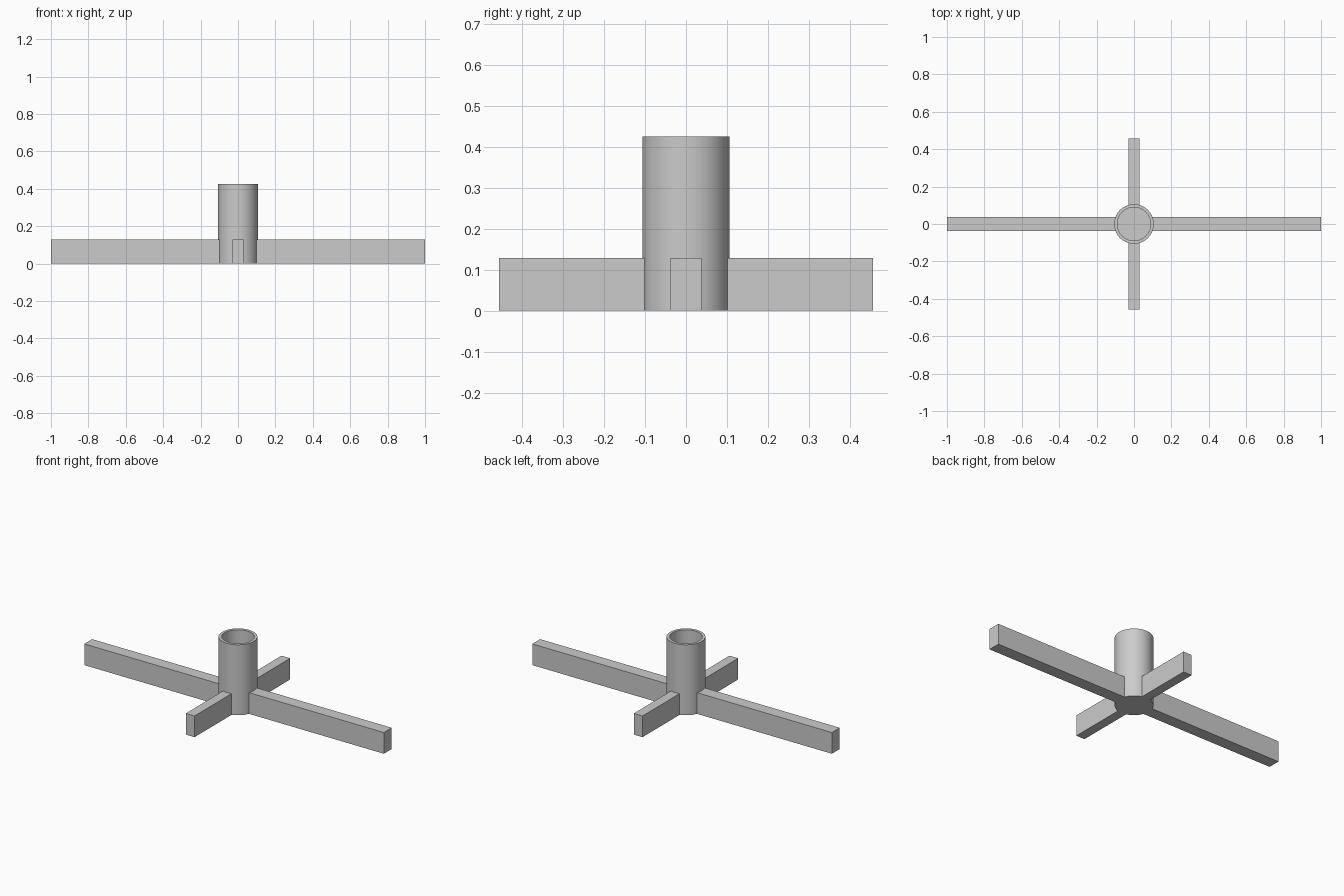
import bpy
import bmesh
import math
from mathutils import Matrix, Vector

cube = bpy.data.objects.get("Cube")
if cube:
    bpy.data.objects.remove(cube, do_unlink=True)

grey = bpy.data.materials.new("plain_grey")
grey.use_nodes = True
colour = (0.6, 0.6, 0.6, 1)
grey.diffuse_color = colour
grey.node_tree.nodes["Principled BSDF"].inputs["Base Color"].default_value = colour

ARM_HEIGHT = 0.128
ARM_START = 0.094  # buried inside the socket wall


def add_object(name, bm):
    bmesh.ops.recalc_face_normals(bm, faces=bm.faces)
    mesh = bpy.data.meshes.new(name)
    bm.to_mesh(mesh)
    bm.free()
    mesh.materials.append(grey)
    obj = bpy.data.objects.new(name, mesh)
    bpy.context.collection.objects.link(obj)
    return obj


def add_arm(name, length, width, angle):
    size = Vector((length - ARM_START, width, ARM_HEIGHT))
    middle = Vector(((length + ARM_START) / 2, 0, ARM_HEIGHT / 2))
    bm = bmesh.new()
    bmesh.ops.create_cube(bm, size=1, matrix=Matrix.Translation(middle) @ Matrix.Diagonal(size).to_4x4())
    bmesh.ops.rotate(bm, verts=bm.verts, matrix=Matrix.Rotation(angle, 3, "Z"))
    add_object(name, bm)


# Socket: hollow upright tube with a closed bottom, spun from its profile
profile = [(0, 0), (0.106, 0), (0.106, 0.425), (0.089, 0.425), (0.089, 0.02), (0, 0.02)]
bm = bmesh.new()
points = [bm.verts.new((r, 0, z)) for r, z in profile]
edges = [bm.edges.new(pair) for pair in zip(points, points[1:])]
bmesh.ops.spin(bm, geom=points + edges, axis=(0, 0, 1), cent=(0, 0, 0), angle=math.tau, steps=64)
bmesh.ops.remove_doubles(bm, verts=bm.verts, dist=0.0001)
socket = add_object("socket", bm)
bpy.ops.object.select_all(action="DESELECT")
socket.select_set(True)
bpy.context.view_layer.objects.active = socket
bpy.ops.object.shade_smooth_by_angle(angle=math.radians(30))

# Base arms: a long pair sideways and a short, slimmer pair front to back
add_arm("left_arm", 1.0, 0.075, 0)
add_arm("right_arm", 1.0, 0.075, math.pi)
add_arm("back_arm", 0.456, 0.058, math.pi / 2)
add_arm("front_arm", 0.456, 0.058, -math.pi / 2)
